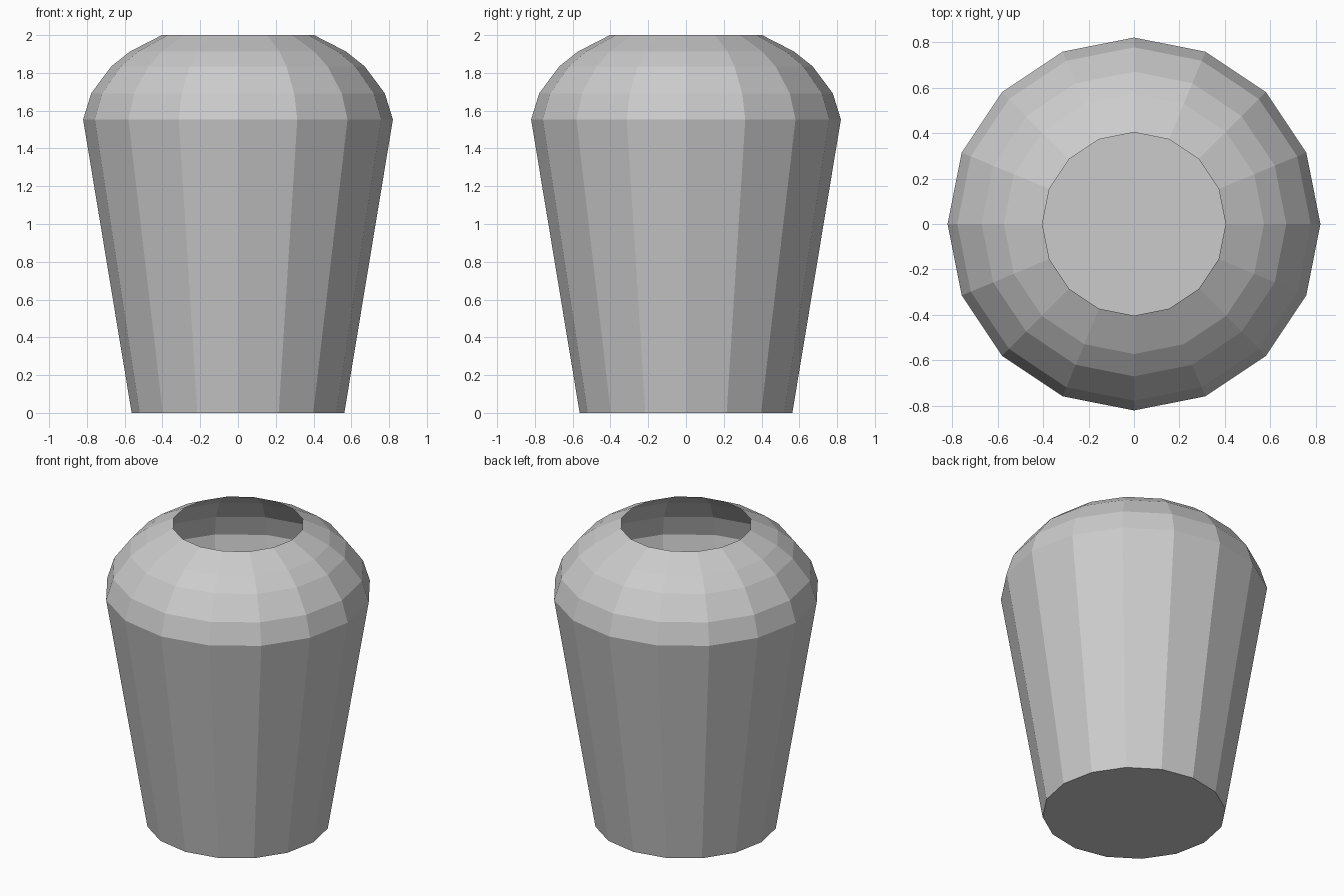
import bpy
import bmesh
from math import cos, sin, pi

if "Cube" in bpy.data.objects:
    bpy.data.objects.remove(bpy.data.objects["Cube"])

SIDES = 16
# Outline from foot to open rim: (radius, height)
PROFILE = [(0.563, 0.0), (0.82, 1.553), (0.777, 1.692),
           (0.67, 1.835), (0.572, 1.913), (0.403, 2.0)]

bm = bmesh.new()
rings = [[bm.verts.new((r * cos(2 * pi * i / SIDES), r * sin(2 * pi * i / SIDES), z))
          for i in range(SIDES)] for r, z in PROFILE]

# Thin faceted wall
for low, high in zip(rings, rings[1:]):
    for i in range(SIDES):
        j = (i + 1) % SIDES
        bm.faces.new((low[i], low[j], high[j], high[i]))

# Closed base, mouth left open
bm.faces.new(rings[0][::-1])

mesh = bpy.data.meshes.new("vase")
bm.to_mesh(mesh)
bm.free()
vase = bpy.data.objects.new("vase", mesh)
bpy.context.collection.objects.link(vase)
